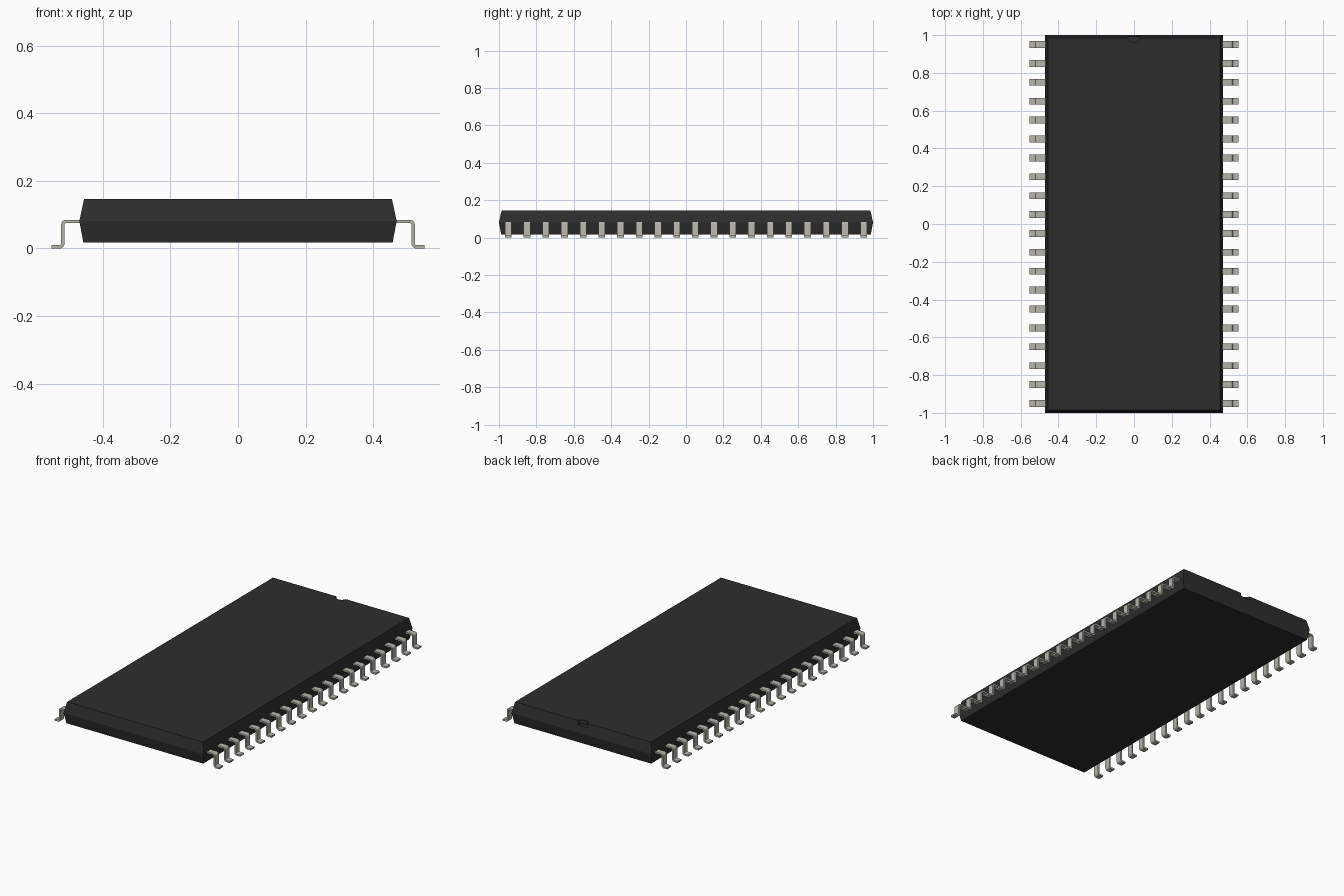
import bpy, bmesh, math
from mathutils import Vector

cube = bpy.data.objects.get("Cube")
if cube:
    bpy.data.objects.remove(cube, do_unlink=True)


def material(name, rgb, rough, metal=0.0):
    m = bpy.data.materials.new(name)
    m.use_nodes = True
    m.diffuse_color = (*rgb, 1)
    bsdf = m.node_tree.nodes["Principled BSDF"]
    bsdf.inputs["Base Color"].default_value = (*rgb, 1)
    bsdf.inputs["Roughness"].default_value = rough
    return m


def make_object(name, bm, mat):
    bmesh.ops.recalc_face_normals(bm, faces=bm.faces)
    mesh = bpy.data.meshes.new(name)
    bm.to_mesh(mesh)
    bm.free()
    mesh.materials.append(mat)
    ob = bpy.data.objects.new(name, mesh)
    bpy.context.collection.objects.link(ob)
    return ob


def activate(ob):
    bpy.ops.object.select_all(action='DESELECT')
    ob.select_set(True)
    bpy.context.view_layer.objects.active = ob


black = material("black plastic", (0.027, 0.027, 0.027), 0.7)
tin = material("tinned metal", (0.47, 0.46, 0.40), 0.5)

# Body: stacked rectangles, widest at the parting line
bm = bmesh.new()
rings = []
for hx, hy, z in ((0.458, 0.988, 0.017), (0.47, 1.0, 0.081), (0.456, 0.986, 0.146)):
    rings.append([bm.verts.new((sx * hx, sy * hy, z))
                  for sx, sy in ((-1, -1), (1, -1), (1, 1), (-1, 1))])
bm.faces.new(rings[0])
bm.faces.new(rings[-1])
for a, b in zip(rings, rings[1:]):
    for i in range(4):
        j = (i + 1) % 4
        bm.faces.new((a[i], a[j], b[j], b[i]))
body = make_object("package_body", bm, black)

# Half-round orientation notch in the back top edge
bm = bmesh.new()
bmesh.ops.create_cone(bm, cap_ends=True, segments=32, radius1=0.032, radius2=0.032, depth=0.1)
bmesh.ops.translate(bm, verts=bm.verts, vec=(0, 0.992, 0.121 + 0.05))
cutter = make_object("notch_cutter", bm, black)
cutter.hide_render = True
mod = body.modifiers.new("notch", 'BOOLEAN')
mod.operation = 'DIFFERENCE'
mod.solver = 'EXACT'
mod.object = cutter
activate(body)
bpy.ops.object.modifier_apply(modifier=mod.name)
bpy.data.objects.remove(cutter, do_unlink=True)

# Gull-wing lead profile: centre line in (x, z) with two rounded bends
T, W, R, STEPS = 0.010, 0.036, 0.010, 5


def arc(cx, cz, start, end):
    return [Vector((cx + R * math.cos(a), cz + R * math.sin(a)))
            for a in (math.radians(start + (end - start) * i / STEPS) for i in range(STEPS + 1))]


XV, ZT, ZB = 0.519, 0.080, 0.005
path = [Vector((0.45, ZT))] + arc(XV - R, ZT - R, 90, 0) \
    + arc(XV + R, ZB + R, 180, 270) + [Vector((0.552, ZB))]


def add_lead(bm, y, side):
    sections = []
    for i, p in enumerate(path):
        d = (path[min(i + 1, len(path) - 1)] - path[max(i - 1, 0)]).normalized()
        n = Vector((-d.y, d.x)) * T / 2
        if i in (1, STEPS + 1, STEPS + 2, len(path) - 2):   # straight ends of each bend
            n = Vector((0, T / 2)) if i in (1, len(path) - 2) else Vector((T / 2, 0))
        sections.append([bm.verts.new((side * q.x, y + dy, q.y))
                         for q, dy in ((p + n, -W / 2), (p + n, W / 2),
                                       (p - n, W / 2), (p - n, -W / 2))])
    bm.faces.new(sections[0])
    bm.faces.new(sections[-1])
    for a, b in zip(sections, sections[1:]):
        for i in range(4):
            j = (i + 1) % 4
            bm.faces.new((a[i], a[j], b[j], b[i]))


# Twenty leads along each long side
for side, name in ((1, "left_leads"), (-1, "right_leads")):
    bm = bmesh.new()
    for k in range(20):
        add_lead(bm, -0.95 + 0.1 * k, side)
    leads = make_object(name, bm, tin)
    activate(leads)
    bpy.ops.object.shade_smooth_by_angle(angle=math.radians(35))
